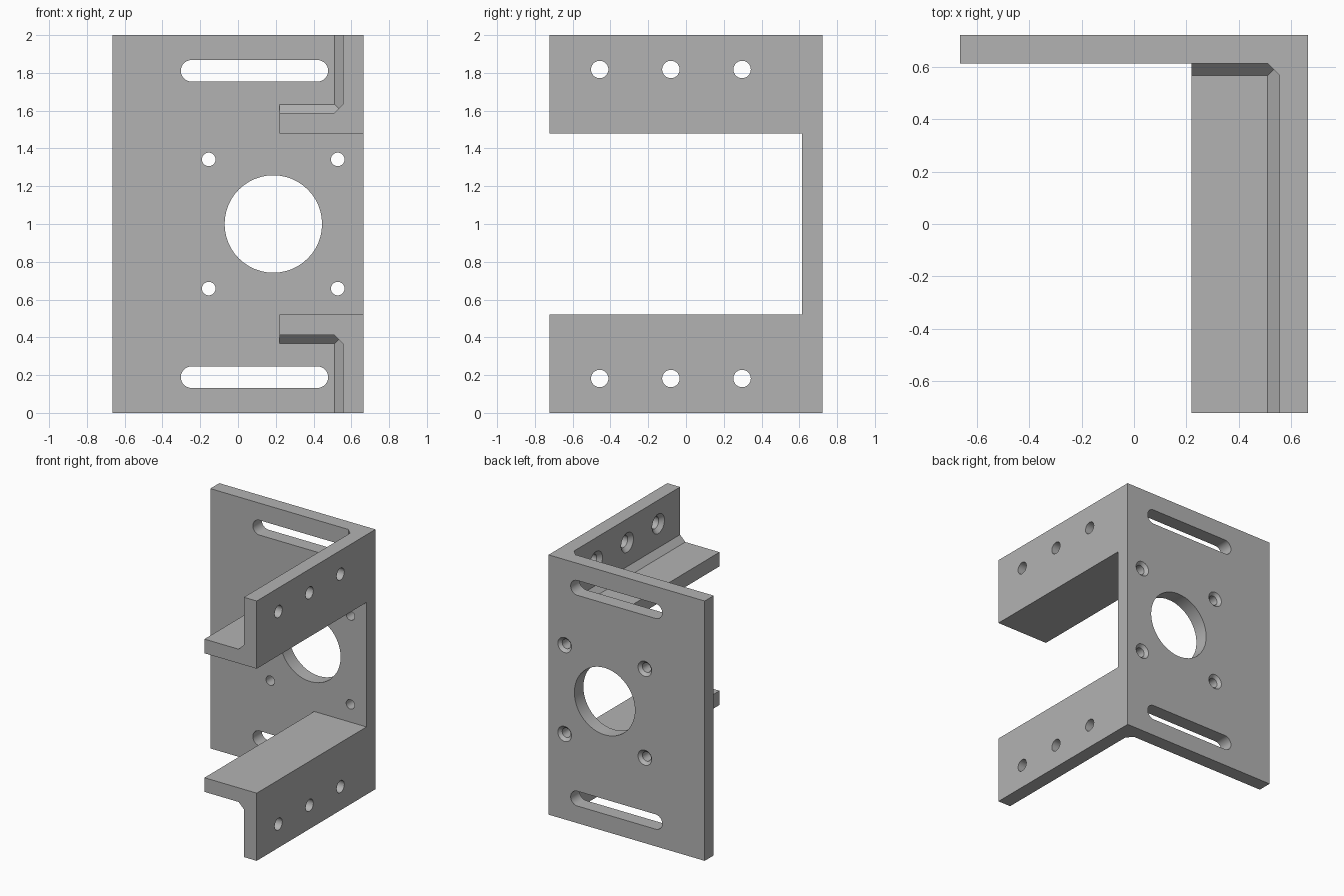
import bpy, bmesh, math
from mathutils import Matrix, Vector

cube = bpy.data.objects.get("Cube")
if cube:
    bpy.data.objects.remove(cube, do_unlink=True)

# One plain metal colour
metal = bpy.data.materials.new("grey metal")
metal.use_nodes = True
GREY = (0.45, 0.45, 0.45, 1)
metal.diffuse_color = GREY
metal.node_tree.nodes["Principled BSDF"].inputs["Base Color"].default_value = GREY

# Main dimensions, with heights measured from the middle of the bracket
W, D, H, T = 0.665, 0.722, 1.0, 0.109
BACK = D - T            # inner face of the back plate
WALL = W - T            # inner face of the side wall
SHELF_X = 0.22          # free edge of each shelf
SHELF_Z, FLOOR = 0.479, 0.588
C = 0.045               # chamfer in the inside corners
AXES = {"x": lambda p, t: (t, p[0], p[1]),
        "y": lambda p, t: (p[0], t, p[1]),
        "z": lambda p, t: (p[0], p[1], t)}


def prism(bm, pts, axis, start, end):
    """Extrude a closed profile along an axis."""
    put = AXES[axis]
    a = [bm.verts.new(put(p, start)) for p in pts]
    b = [bm.verts.new(put(p, end)) for p in pts]
    bm.faces.new(a)
    bm.faces.new(b[::-1])
    for i in range(len(pts)):
        j = (i + 1) % len(pts)
        bm.faces.new((a[i], b[i], b[j], a[j]))


def round_cut(bm, centre, axis, r1, r2, depth):
    """Cylinder or cone along an axis, centred on a point."""
    turn = Vector((0, 0, 1)).rotation_difference(Vector(axis)).to_matrix().to_4x4()
    bmesh.ops.create_cone(bm, cap_ends=True, segments=48, radius1=r1, radius2=r2,
                          depth=depth, matrix=Matrix.Translation(centre) @ turn)


def finish(name, bm, mirrored=True):
    """Mirror top to bottom and turn into an object."""
    if mirrored:
        geom = bm.verts[:] + bm.edges[:] + bm.faces[:]
        bmesh.ops.mirror(bm, geom=geom, axis='Z', merge_dist=0)
    bmesh.ops.recalc_face_normals(bm, faces=bm.faces[:])
    me = bpy.data.meshes.new(name)
    bm.to_mesh(me)
    bm.free()
    me.materials.append(metal)
    ob = bpy.data.objects.new(name, me)
    bpy.context.collection.objects.link(ob)
    ob.location.z = H
    return ob


# Back plate
bm = bmesh.new()
prism(bm, [(-W, BACK), (W, BACK), (W, D), (-W, D)], "z", -H, H)
bracket = finish("mounting_bracket", bm, False)

# Angle arms: side wall and shelf with a chamfered inside corner
bm = bmesh.new()
prism(bm, [(SHELF_X, SHELF_Z), (W, SHELF_Z), (W, H), (WALL, H),
           (WALL, FLOOR + C), (WALL - C, FLOOR), (SHELF_X, FLOOR)], "y", -D, BACK + T / 2)
arms = finish("angle_arms", bm)

# Chamfer between shelf and back plate
IN = 0.05
bm = bmesh.new()
prism(bm, [(BACK - C, FLOOR), (BACK, FLOOR + C), (BACK + IN, FLOOR + C),
           (BACK + IN, FLOOR - IN), (BACK - C, FLOOR - IN)], "x", SHELF_X, WALL + IN)
shelf_chamfer = finish("shelf_chamfer", bm)

# Chamfer between side wall and back plate
bm = bmesh.new()
prism(bm, [(WALL - C, BACK), (WALL, BACK - C), (WALL + IN, BACK - C),
           (WALL + IN, BACK + IN), (WALL - C, BACK + IN)], "z", FLOOR - IN, H)
wall_chamfer = finish("wall_chamfer", bm)

# Through holes: screw holes and long slots
SCREWS_X, SCREW_Z = (-0.155, 0.528), 0.342
ARM_Y, ARM_Z = (-0.457, -0.08, 0.297), 0.818
bm = bmesh.new()
for x in SCREWS_X:
    round_cut(bm, (x, D, SCREW_Z), (0, 1, 0), 0.036, 0.036, 0.5)
for y in ARM_Y:
    round_cut(bm, (W, y, ARM_Z), (1, 0, 0), 0.046, 0.046, 0.5)
slot = []
for cx, first in ((0.42, -90), (-0.246, 90)):
    for i in range(17):
        a = math.radians(first + i * 180 / 16)
        slot.append((cx + 0.057 * math.cos(a), 0.811 + 0.057 * math.sin(a)))
prism(bm, slot, "y", BACK - 0.2, D + 0.2)
holes = finish("hole_cutter", bm)

# Large central bore
bm = bmesh.new()
round_cut(bm, (0.187, D, 0), (0, 1, 0), 0.258, 0.258, 0.6)
bore = finish("bore_cutter", bm, False)

# Countersinks: outside of the back plate, inside of the arm walls
bm = bmesh.new()
E = 0.01
for x in SCREWS_X:
    d = 0.022
    round_cut(bm, (x, D - d / 2 + E / 2, SCREW_Z), (0, 1, 0), 0.036, 0.058 + E, d + E)
for y in ARM_Y:
    d = 0.029
    round_cut(bm, (WALL + d / 2 - E / 2, y, ARM_Z), (-1, 0, 0), 0.046, 0.075 + E, d + E)
sinks = finish("countersink_cutter", bm)

# Join the parts and cut the holes
steps = [(o, 'UNION') for o in (arms, shelf_chamfer, wall_chamfer)]
steps += [(o, 'DIFFERENCE') for o in (holes, bore, sinks)]
for o, op in steps:
    m = bracket.modifiers.new(o.name, 'BOOLEAN')
    m.object, m.operation, m.solver = o, op, 'EXACT'
    o.hide_render = True
deps = bpy.context.evaluated_depsgraph_get()
result = bpy.data.meshes.new_from_object(bracket.evaluated_get(deps))
bracket.modifiers.clear()
bracket.data = result
for o, op in steps:
    bpy.data.objects.remove(o, do_unlink=True)

# Smooth hole walls, crisp plate edges
bpy.ops.object.select_all(action='DESELECT')
bracket.select_set(True)
bpy.context.view_layer.objects.active = bracket
bpy.ops.object.shade_smooth_by_angle(angle=math.radians(30))
